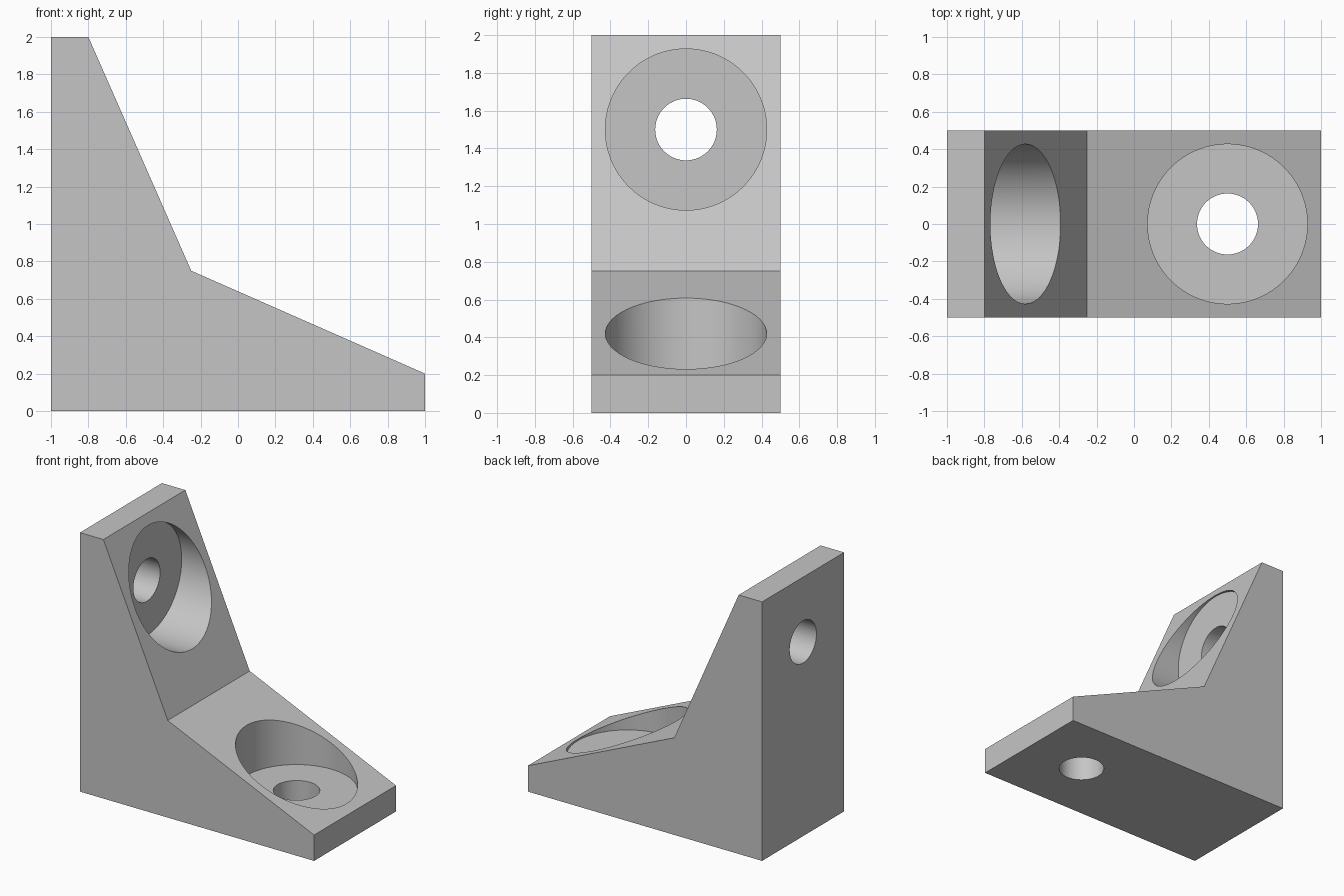
import bpy, bmesh
from math import pi
from mathutils import Matrix, Vector

cube = bpy.data.objects.get("Cube")
if cube:
    bpy.data.objects.remove(cube, do_unlink=True)

WIDTH = 1.0
FLOOR = 0.22          # thickness left under each counterbore
BORE_R, HOLE_R = 0.427, 0.163

# Single grey material
grey = bpy.data.materials.new("plain_grey")
grey.use_nodes = True
color = (0.56, 0.56, 0.56, 1)
grey.diffuse_color = color
bsdf = next(n for n in grey.node_tree.nodes if n.type == 'BSDF_PRINCIPLED')
bsdf.inputs["Base Color"].default_value = color


def make_object(name, bm):
    bmesh.ops.recalc_face_normals(bm, faces=bm.faces[:])
    mesh = bpy.data.meshes.new(name)
    bm.to_mesh(mesh)
    bm.free()
    mesh.materials.append(grey)
    obj = bpy.data.objects.new(name, mesh)
    bpy.context.collection.objects.link(obj)
    return obj


def cylinder_cutter(name, radius, start, end, matrix):
    """Cylinder from start to end along local z, placed by matrix."""
    bm = bmesh.new()
    place = matrix @ Matrix.Translation((0, 0, (start + end) / 2))
    bmesh.ops.create_cone(bm, cap_ends=True, segments=96, radius1=radius,
                          radius2=radius, depth=end - start, matrix=place)
    obj = make_object(name, bm)
    obj.hide_render = True
    return obj


# Bracket body: side profile extruded across the width
profile = [(-1, 0), (1, 0), (1, 0.2), (-0.25, 0.75), (-0.8, 2), (-1, 2)]
bm = bmesh.new()
face = bm.faces.new([bm.verts.new((x, -WIDTH / 2, z)) for x, z in profile])
side = bmesh.ops.extrude_face_region(bm, geom=[face])
bmesh.ops.translate(bm, vec=Vector((0, WIDTH, 0)),
                    verts=[v for v in side["geom"] if isinstance(v, bmesh.types.BMVert)])
bracket = make_object("corner_bracket", bm)

# Counterbored screw holes: one through the base, one through the upright
axes = {
    "base": Matrix.Translation((0.5, 0, 0)),
    "upright": Matrix.Translation((-1, 0, 1.5)) @ Matrix.Rotation(pi / 2, 4, 'Y'),
}
cutters = []
for part, matrix in axes.items():
    cutters.append(cylinder_cutter(part + "_counterbore", BORE_R, FLOOR, 2, matrix))
    cutters.append(cylinder_cutter(part + "_screw_hole", HOLE_R, -0.5, 1, matrix))

for cutter in cutters:
    mod = bracket.modifiers.new(cutter.name, 'BOOLEAN')
    mod.operation = 'DIFFERENCE'
    mod.solver = 'EXACT'
    mod.object = cutter

# Apply the cuts, then discard the cutters
bpy.ops.object.select_all(action='DESELECT')
bpy.context.view_layer.objects.active = bracket
bracket.select_set(True)
for mod in list(bracket.modifiers):
    bpy.ops.object.modifier_apply(modifier=mod.name)
for cutter in cutters:
    bpy.data.objects.remove(cutter, do_unlink=True)

bpy.ops.object.shade_smooth_by_angle()
